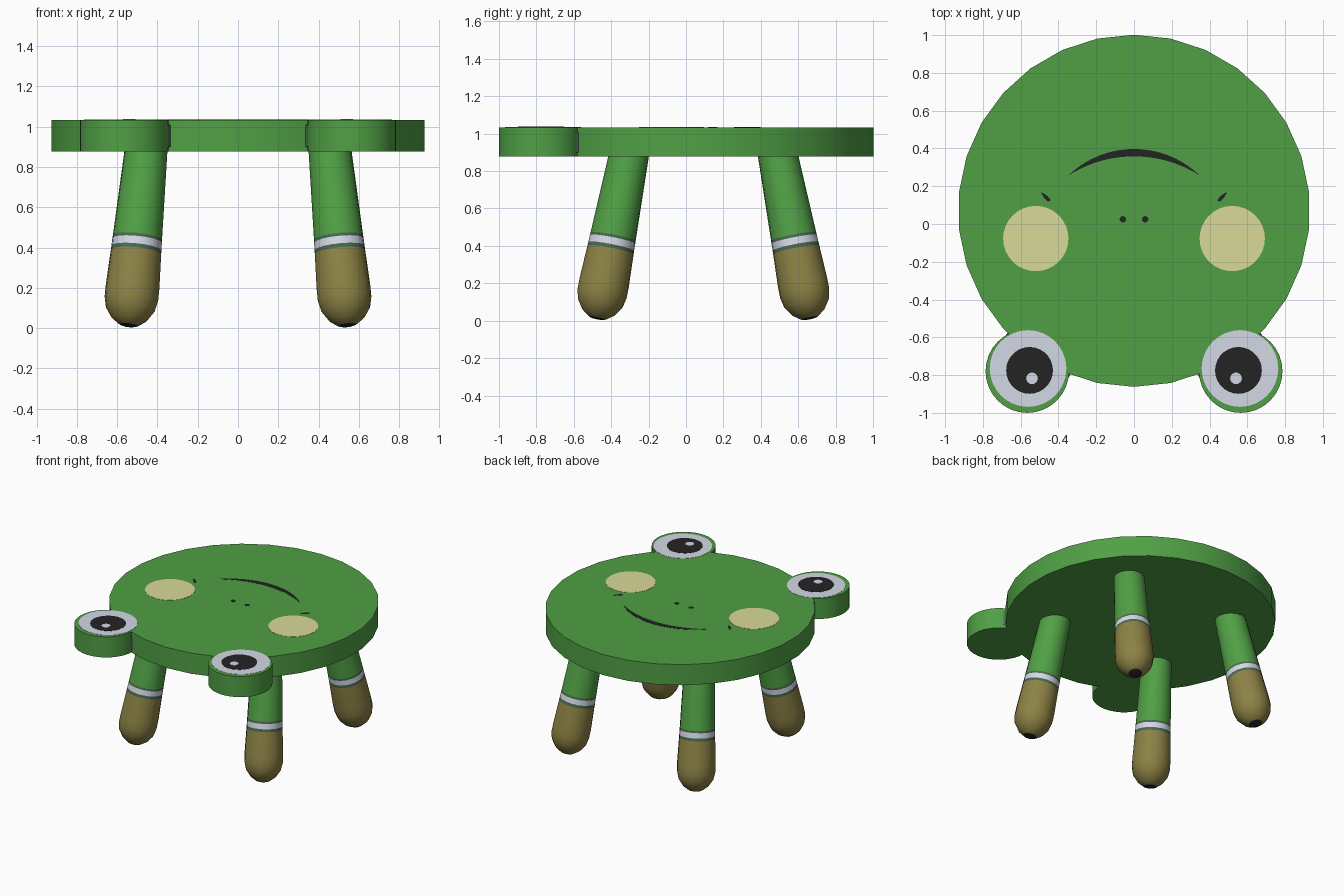
import bpy, bmesh, math
from mathutils import Vector

if "Cube" in bpy.data.objects:
    bpy.data.objects.remove(bpy.data.objects["Cube"])


def mat(name, r, g, b):
    m = bpy.data.materials.new(name)
    lin = [(c / 255 / 12.92) if c < 10 else ((c / 255 + 0.055) / 1.055) ** 2.4 for c in (r, g, b)]
    m.diffuse_color = (*lin, 1)
    m.use_nodes = True
    m.node_tree.nodes["Principled BSDF"].inputs["Base Color"].default_value = m.diffuse_color
    return m


GREEN = mat("leaf green", 80, 160, 69)
OLIVE = mat("olive", 140, 130, 69)
WHITE = mat("soft white", 212, 217, 229)
CREAM = mat("cream", 218, 218, 155)
BLACK = mat("black", 36, 36, 37)
GREY = mat("grey green", 74, 104, 82)

BOTTOM, TOP = 0.877, 1.034


def finish(name, bm, mats, smooth=True):
    bmesh.ops.recalc_face_normals(bm, faces=bm.faces[:])
    me = bpy.data.meshes.new(name)
    bm.to_mesh(me)
    bm.free()
    for m in mats:
        me.materials.append(m)
    ob = bpy.data.objects.new(name, me)
    bpy.context.collection.objects.link(ob)
    if smooth:
        bpy.ops.object.select_all(action='DESELECT')
        ob.select_set(True)
        bpy.context.view_layer.objects.active = ob
        bpy.ops.object.shade_smooth_by_angle(angle=math.radians(40))
    return ob


def slab(name, pts, z0, z1, m):
    """Extrude a flat outline from z0 to z1."""
    bm = bmesh.new()
    f = bm.faces.new([bm.verts.new((x, y, z0)) for x, y in pts])
    ext = bmesh.ops.extrude_face_region(bm, geom=[f])["geom"]
    for v in ext:
        if isinstance(v, bmesh.types.BMVert):
            v.co.z = z1
    return finish(name, bm, [m])


def circle(cx, cy, r, n):
    return [(cx + r * math.sin(2 * math.pi * i / n), cy + r * math.cos(2 * math.pi * i / n))
            for i in range(n)]


def plate(name, pts, layer, m):
    """Thin painted detail on the seat top."""
    z = TOP + 0.0015 * layer
    return slab(name, pts, z - 0.003, z, m)


def revolve(name, profile, p0, p1, mats, n=16):
    """Turned part along p0-p1; profile rows: distance, radius, material of the section above."""
    bm = bmesh.new()
    p0 = Vector(p0)
    axis = (Vector(p1) - p0).normalized()
    q = axis.to_track_quat('Z', 'Y')
    rings = []
    for s, r, _ in profile:
        rings.append([bm.verts.new(p0 + q @ Vector((x, y, s))) for x, y in circle(0, 0, r, n)])
    for k in range(len(rings) - 1):
        for i in range(n):
            j = (i + 1) % n
            f = bm.faces.new((rings[k][i], rings[k][j], rings[k + 1][j], rings[k + 1][i]))
            f.material_index = profile[k][2]
    bm.faces.new(rings[0]).material_index = profile[0][2]
    bm.faces.new(rings[-1]).material_index = profile[-1][2]
    return finish(name, bm, mats)


# Round seat
slab("seat", circle(0, 0.07, 0.932, 30), BOTTOM, TOP, GREEN)

# Splayed legs: black pad, olive foot, banded ring, green shaft
LEG = [(0, 0.03, 0), (0.005, 0.047, 1), (0.035, 0.088, 1), (0.085, 0.122, 1), (0.14, 0.134, 1),
       (0.20, 0.134, 1), (0.377, 0.126, 2), (0.397, 0.125, 3), (0.435, 0.124, 2),
       (0.450, 0.123, 4), (0.91, 0.106, 4)]
for sx, side in ((-1, "left"), (1, "right")):
    for sy, end in ((-1, "front"), (1, "back")):
        revolve(f"{end}_{side}_leg", LEG,
                (sx * 0.543, 0.093 + sy * 0.568, 0.01), (sx * 0.455, 0.093 + sy * 0.395, 0.90),
                [BLACK, OLIVE, GREY, WHITE, GREEN])

    # Eye lobe and painted eye
    slab(f"{side}_eye_lobe", circle(sx * 0.565, -0.779, 0.221, 32), BOTTOM, TOP, GREEN)
    plate(f"{side}_eye_white", circle(sx * 0.561, -0.765, 0.203, 32), 1, WHITE)
    plate(f"{side}_pupil", circle(sx * 0.553, -0.775, 0.124, 28), 2, BLACK)
    plate(f"{side}_eye_glint", circle(sx * 0.54, -0.817, 0.031, 16), 3, WHITE)

    # Dowel across the joint of lobe and seat
    c = Vector((sx * 0.505, -0.689, 0.955))
    d = Vector((sx * 0.833, 0.554, 0))
    revolve(f"{side}_joint_dowel", [(0, 0.055, 0), (0.40, 0.055, 0)],
            c - d * 0.2, c + d * 0.2, [GREY])

    # Cheek, nostril and smile dimple
    plate(f"{side}_cheek", circle(sx * 0.52, -0.077, 0.173, 32), 1, CREAM)
    plate(f"{side}_nostril", circle(sx * 0.059, 0.025, 0.017, 14), 1, BLACK)
    dimple = [(0.44, 0.125), (0.455, 0.118), (0.475, 0.137), (0.494, 0.168), (0.48, 0.163), (0.457, 0.148)]
    plate(f"{side}_dimple", [(sx * x, y) for x, y in dimple], 1, BLACK)


# Smile: crescent between two arcs
def arc(peak, end_x, end_y, n=24):
    sag = peak - end_y
    r = (end_x ** 2 + sag ** 2) / (2 * sag)
    xs = [end_x * (2 * i / n - 1) for i in range(n + 1)]
    return [(x, peak - r + math.sqrt(r * r - x * x)) for x in xs]


upper, lower = arc(0.397, 0.348, 0.257), arc(0.358, 0.348, 0.257)
plate("smile", upper + lower[-2:0:-1], 1, BLACK)
